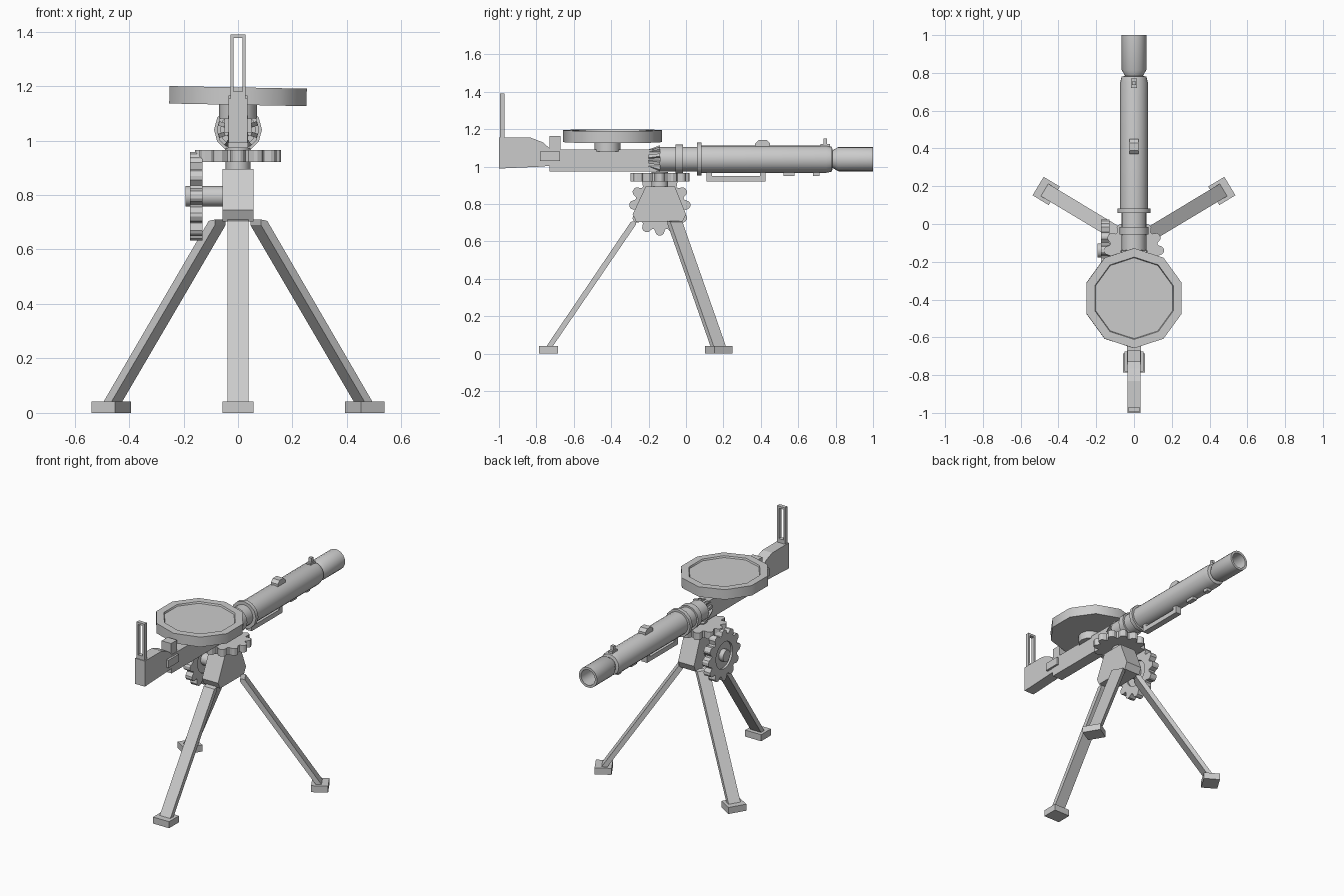
import bpy, bmesh, math
from mathutils import Matrix, Vector

if "Cube" in bpy.data.objects:
    bpy.data.objects.remove(bpy.data.objects["Cube"])

grey = bpy.data.materials.new("plain_grey")
grey.diffuse_color = (0.6, 0.6, 0.6, 1)
grey.use_nodes = True
grey.node_tree.nodes["Principled BSDF"].inputs["Base Color"].default_value = grey.diffuse_color
T = Matrix.Translation
R = lambda deg, axis: Matrix.Rotation(math.radians(deg), 4, axis)


def finish(name, bm, mat=Matrix(), smooth=0):
    bmesh.ops.remove_doubles(bm, verts=bm.verts, dist=1e-5)
    bmesh.ops.recalc_face_normals(bm, faces=bm.faces)
    bm.transform(mat)
    me = bpy.data.meshes.new(name)
    bm.to_mesh(me)
    bm.free()
    ob = bpy.data.objects.new(name, me)
    bpy.context.collection.objects.link(ob)
    me.materials.append(grey)
    if smooth:
        bpy.ops.object.select_all(action='DESELECT')
        ob.select_set(True)
        bpy.context.view_layer.objects.active = ob
        bpy.ops.object.shade_smooth_by_angle(angle=math.radians(smooth))
    return ob


def box(name, x0, x1, y0, y1, z0, z1, mat=Matrix()):
    bm = bmesh.new()
    size = Matrix.Diagonal((x1 - x0, y1 - y0, z1 - z0, 1))
    mid = T(((x0 + x1) / 2, (y0 + y1) / 2, (z0 + z1) / 2))
    bmesh.ops.create_cube(bm, size=1, matrix=mid @ size)
    return finish(name, bm, mat)


def prism(name, pts, lo, hi, axis='x', mat=Matrix()):
    """Extrude a 2D outline along x (points are y, z) or z (points are x, y)."""
    bm = bmesh.new()
    place = (lambda p, t: (t, *p)) if axis == 'x' else (lambda p, t: (*p, t))
    a = [bm.verts.new(place(p, lo)) for p in pts]
    b = [bm.verts.new(place(p, hi)) for p in pts]
    bm.faces.new(a)
    bm.faces.new(b)
    for i in range(len(pts)):
        j = (i + 1) % len(pts)
        bm.faces.new((a[i], a[j], b[j], b[i]))
    return finish(name, bm, mat)


def lathe(name, profile, sides, mat=Matrix(), start=0, smooth=40):
    """Spin (radius, height) points around z."""
    bm = bmesh.new()
    c, s = math.cos(math.radians(start)), math.sin(math.radians(start))
    vs = [bm.verts.new((r * c, r * s, h)) for r, h in profile]
    es = [bm.edges.new(e) for e in zip(vs, vs[1:])]
    bmesh.ops.spin(bm, geom=vs + es, cent=(0, 0, 0), axis=(0, 0, 1),
                   angle=math.tau, steps=sides, use_duplicate=False)
    return finish(name, bm, mat, smooth)


def gear(name, teeth, tip, root, bore, thick, mat):
    """Toothed ring made of an outer outline bridged to a round bore."""
    outer, inner = [], []
    for i in range(teeth):
        for off, r in ((-.42, root), (-.24, tip * .96), (-.1, tip),
                       (.1, tip), (.24, tip * .96), (.42, root)):
            a = math.tau * (i + off) / teeth
            outer.append((r * math.cos(a), r * math.sin(a)))
            inner.append((bore * math.cos(a), bore * math.sin(a)))
    bm = bmesh.new()
    rings = [[bm.verts.new((*p, z)) for p in pts] for pts, z in
             ((outer, -thick / 2), (outer, thick / 2), (inner, thick / 2), (inner, -thick / 2))]
    n = len(outer)
    for k in range(4):
        p, q = rings[k], rings[(k + 1) % 4]
        for i in range(n):
            j = (i + 1) % n
            bm.faces.new((p[i], p[j], q[j], q[i]))
    return finish(name, bm, mat, 25)


# barrel, all turned around one axis along y
bore_axis = T((0, 0, 1.04)) @ R(-90, 'X')
lathe("barrel_jacket", [(0, -.06), (.066, -.06), (.066, .07), (.073, .07), (.073, .75),
                        (.066, .78), (.044, .785), (.044, .80), (0, .80)], 20, bore_axis)
lathe("muzzle", [(0, .78), (.045, .78), (.065, .815), (.065, 1), (.05, 1), (.05, .88), (0, .88)],
      20, bore_axis)
lathe("front_collar", [(0, .058), (.088, .058), (.088, .083), (0, .083)], 12, bore_axis)
lathe("rear_collar", [(0, -.055), (.078, -.055), (.078, -.015), (0, -.015)], 12, bore_axis)
lathe("breech_ring", [(0, -.20), (.04, -.20), (.045, -.14), (.066, -.14), (.066, -.05), (0, -.05)],
      12, bore_axis)
for i in range(10):
    prism("breech_fin", [(-.2, .03), (-.2, .052), (-.14, .074), (-.135, .03)], -.008, .008,
          mat=T((0, 0, 1.04)) @ R(36 * i, 'Y'))

# small fittings on the jacket
prism("top_lug", [(.37, 1.10), (.37, 1.125), (.39, 1.143), (.43, 1.143), (.45, 1.125), (.45, 1.10)],
      -.025, .025)
box("front_sight_base", -.015, .015, .72, .77, 1.10, 1.122)
box("front_sight", -.01, .01, .735, .755, 1.11, 1.15)
box("under_rail", -.02, .02, .11, .425, .92, .95)
for y in (.11, .395):
    box("under_rail_end", -.02, .02, y, y + .03, .94, .98)
box("under_tab", -.015, .015, .52, .58, .95, .98)
box("under_tab_front", -.015, .015, .68, .715, .95, .98)

# receiver, stock and rear sight
box("receiver", -.037, .037, -.73, -.14, .973, 1.092)
box("sight_block", -.034, .034, -.73, -.67, 1.08, 1.165)
prism("stock", [(-1, .99), (-1, 1.155), (-.83, 1.155), (-.765, 1.13), (-.72, 1.09),
                (-.72, 1.005), (-.78, 1.0)], -.035, .035)
box("grip_band", -.05, .05, -.78, -.675, 1.03, 1.08)
for s in (-1, 1):
    box("sight_post", s * .022 - .006, s * .022 + .006, -.995, -.97, 1.15, 1.39)
box("sight_top_bar", -.022, .022, -.995, -.97, 1.376, 1.39)
box("sight_bottom_bar", -.022, .022, -.995, -.97, 1.15, 1.18)

# drum with a raised rim, slightly tilted
lathe("drum", [(0, -.032), (.265, -.032), (.265, .032), (.218, .032), (.214, .022), (0, .022)],
      10, T((0, -.393, 1.163)) @ R(1.1, 'Y'), 90)
lathe("drum_hub", [(0, 1.08), (.07, 1.08), (.07, 1.14), (0, 1.14)], 12, T((0, -.42, 0)))

# swivel mount
gear("turntable_gear", 12, .158, .13, .03, .045, T((0, -.14, .943)))
lathe("turntable_hub", [(0, .88), (.045, .88), (.045, .972), (0, .972)], 12, T((0, -.14, 0)))
prism("mount_block", [(-.285, .745), (-.265, .703), (-.02, .703), (.0, .745),
                      (-.06, .895), (-.215, .895)], -.057, .057)
side_axis = T((-.153, -.14, .795)) @ R(90, 'Y')
gear("elevation_gear", 12, .163, .133, .085, .046, side_axis)
lathe("elevation_web", [(0, -.01), (.1, -.01), (.1, .01), (0, .01)], 24, side_axis)
lathe("elevation_shaft", [(0, -.04), (.038, -.04), (.038, .11), (0, .11)], 12, side_axis)

# tripod: each leg leans inward from its foot
for name, x, y, turn in (("front", 0, -.735, 0), ("right", .465, .175, 121),
                         ("left", -.465, .175, -121)):
    m = T((x, y, 0)) @ R(turn, 'Z')
    prism(name + "_leg", [(-.018, .03), (.016, .03), (.467, .69), (.467, .71), (.44, .705)],
          -.038, .038, mat=m)
    box(name + "_foot", -.057, .057, -.05, .05, 0, .042, m)
